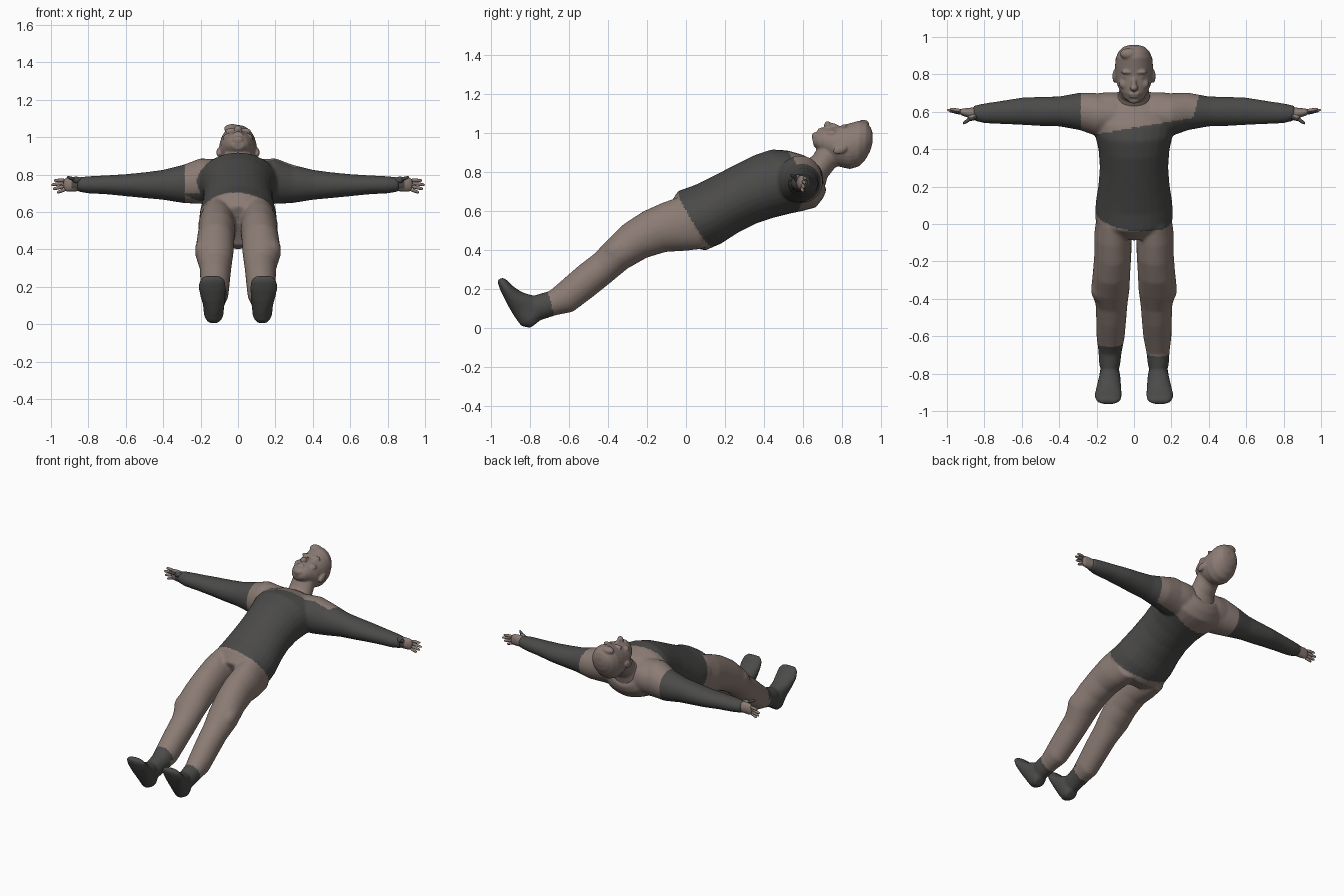
import bpy, bmesh, math
from mathutils import Vector, Matrix

cube = bpy.data.objects.get("Cube")
if cube:
    bpy.data.objects.remove(cube, do_unlink=True)


def make_material(name, rgb):
    mat = bpy.data.materials.new(name)
    mat.use_nodes = True
    mat.diffuse_color = (*rgb, 1)
    mat.node_tree.nodes["Principled BSDF"].inputs["Base Color"].default_value = (*rgb, 1)
    return mat


brown = make_material("dusty brown", (.26, .2, .175))
dark = make_material("charcoal", (.07, .069, .067))


# A ring is a centre and two half axes
def body_ring(front, back, half_width, x=0):
    f, b = Vector((x, *front)), Vector((x, *back))
    return (f + b) / 2, Vector((half_width, 0, 0)), (f - b) / 2


def arm_ring(side, x, y, z, ry, rz):
    return Vector((side * x, y, z)), Vector((0, ry, 0)), Vector((0, 0, rz))


def loft(bm, rings, sides=28):
    loops = []
    for c, u, v in rings:
        angles = [math.tau * i / sides for i in range(sides)]
        loops.append([bm.verts.new(c + u * math.cos(a) + v * math.sin(a)) for a in angles])
    for a, b in zip(loops, loops[1:]):
        for i in range(sides):
            j = (i + 1) % sides
            bm.faces.new((a[i], a[j], b[j], b[i]))
    bm.faces.new(loops[0][::-1])
    bm.faces.new(loops[-1])


def blob(bm, centre, radii, tilt=0):
    matrix = Matrix.Translation(centre) @ Matrix.Rotation(tilt, 4, 'X') @ Matrix.Diagonal((*radii, 1))
    bmesh.ops.create_uvsphere(bm, u_segments=20, v_segments=12, radius=1, matrix=matrix)


def finish(bm, name, rule, voxel=0, smooth=0):
    """Fuse the volumes, smooth them and colour faces by a rule."""
    bmesh.ops.recalc_face_normals(bm, faces=bm.faces)
    mesh = bpy.data.meshes.new(name)
    bm.to_mesh(mesh)
    bm.free()
    obj = bpy.data.objects.new(name, mesh)
    bpy.context.collection.objects.link(obj)
    if voxel:
        remesh = obj.modifiers.new("fuse", 'REMESH')
        remesh.mode = 'VOXEL'
        remesh.voxel_size = voxel
        relax = obj.modifiers.new("relax", 'SMOOTH')
        relax.factor = .5
        relax.iterations = smooth
    else:
        obj.modifiers.new("round", 'SUBSURF').levels = 1
    bpy.context.view_layer.update()
    evaluated = obj.evaluated_get(bpy.context.evaluated_depsgraph_get())
    result = bpy.data.meshes.new_from_object(evaluated)
    obj.modifiers.clear()
    obj.data = result
    result.materials.clear()
    result.materials.append(brown)
    result.materials.append(dark)
    for face in result.polygons:
        face.use_smooth = True
        face.material_index = 1 if rule(face.center) else 0
    return obj


# Torso: front point, back point, half width
torso = [((-.09, .63), (.01, .42), .16), ((-.04, .705), (.1, .4), .208),
         ((.05, .737), (.18, .435), .205), ((.15, .787), (.27, .493), .19),
         ((.25, .838), (.36, .538), .183), ((.35, .888), (.45, .568), .19),
         ((.44, .918), (.53, .588), .21), ((.52, .913), (.6, .603), .225),
         ((.6, .89), (.665, .62), .2), ((.645, .865), (.705, .67), .15),
         ((.665, .86), (.72, .71), .1)]

# Leg: front point, back point, half width, centre x
leg = [((-.02, .68), (.1, .41), .09, .11), ((-.12, .645), (0, .398), .1, .113),
       ((-.22, .6), (-.1, .393), .099, .113), ((-.32, .535), (-.2, .363), .1, .12),
       ((-.4, .457), (-.3, .307), .103, .127), ((-.47, .383), (-.39, .232), .085, .12),
       ((-.55, .322), (-.48, .16), .08, .122), ((-.63, .252), (-.58, .085), .075, .125),
       ((-.7, .192), (-.67, .067), .062, .128), ((-.77, .172), (-.735, .045), .056, .13),
       ((-.81, .14), (-.76, .04), .045, .13)]

# Foot: instep point, sole point, half width, centre x
foot = [((-.755, .035), (-.8, .002), .035, .13), ((-.735, .09), (-.845, .012), .052, .13),
        ((-.77, .165), (-.88, .06), .058, .13), ((-.84, .185), (-.915, .12), .067, .135),
        ((-.885, .215), (-.945, .18), .074, .138), ((-.915, .245), (-.963, .225), .068, .138),
        ((-.938, .262), (-.965, .25), .045, .138)]

# Arm: x, centre y, centre z, half depth, half height
arm = [(.1, .585, .76, .1, .12), (.2, .585, .765, .115, .122), (.29, .602, .75, .1, .103),
       (.4, .602, .745, .08, .08), (.5, .602, .743, .078, .069), (.6, .603, .743, .073, .059),
       (.7, .597, .745, .063, .051), (.8, .592, .745, .053, .046), (.86, .593, .747, .039, .038)]

body = bmesh.new()
loft(body, [body_ring(*r) for r in torso])
for side in (-1, 1):
    for part in (leg, foot):
        loft(body, [body_ring(f, b, w, side * x) for f, b, w, x in part])
    loft(body, [arm_ring(side, *r) for r in arm])
    # Shoulder slope and knee bulge
    blob(body, (side * .13, .63, .765), (.16, .075, .095))
    blob(body, (side * .175, -.35, .4), (.055, .08, .06), .6)


def body_is_dark(c):
    """Slanted collar, waist hem and shoe tops."""
    if c.y < -.4:
        lean = .03 if c.x < 0 and c.z > .15 else 0
        return c.y + .25 * c.z < -.66 + lean + (.03 if c.x < 0 else 0)
    if c.y + .6 * c.z < .385 - .12 * c.x:
        return False
    collar = .515 + .17 * c.x + (.05 if c.z < .7 else 0)
    sleeve = -.285 < c.x < .2 + .25 * (c.y - .1)
    return not (c.y > collar and sleeve)


finish(body, "body", body_is_dark, .009, 6)

# Head and neck: front point, back point, half width
neck = [((.61, .86), (.7, .68), .11), ((.65, .885), (.725, .775), .083),
        ((.69, .95), (.765, .825), .077), ((.75, .98), (.83, .85), .07)]
skull = [((.648, .97), (.655, .935), .03), ((.665, 1.005), (.685, .905), .056),
         ((.7, 1.025), (.72, .875), .075), ((.745, 1.033), (.755, .845), .092),
         ((.79, 1.038), (.79, .828), .098), ((.84, 1.052), (.84, .817), .102),
         ((.89, 1.066), (.885, .83), .098), ((.925, 1.058), (.92, .865), .082),
         ((.948, 1.03), (.945, .91), .058), ((.957, 1), (.956, .95), .028)]

head = bmesh.new()
loft(head, [body_ring(*r) for r in neck])
loft(head, [body_ring(*r) for r in skull])
# Nose, lips, chin and hair tuft
blob(head, (0, .75, 1.034), (.014, .045, .02), -.25)
blob(head, (0, .726, 1.042), (.021, .016, .022))
blob(head, (0, .695, 1.02), (.03, .007, .012))
blob(head, (0, .681, 1.014), (.026, .007, .012))
blob(head, (0, .66, .985), (.03, .016, .02))
blob(head, (-.03, .91, 1.045), (.045, .03, .025))
for side in (-1, 1):
    # Brow, eye, cheek and ear
    blob(head, (side * .037, .812, 1.034), (.034, .011, .014))
    blob(head, (side * .038, .787, 1.02), (.018, .009, .012))
    blob(head, (side * .05, .75, .998), (.03, .03, .022))
    blob(head, (side * .104, .79, .918), (.011, .038, .023), .35)
finish(head, "head", lambda c: False, .006, 3)

# Hands with spread fingers and a forward thumb
fingers = [((.92, .593, .722), (.968, .6, .703)), ((.925, .597, .738), (.99, .605, .722)),
           ((.927, .601, .755), (1, .61, .744)), ((.922, .605, .77), (.985, .615, .768)),
           ((.86, .575, .77), (.915, .535, .787))]


def finger(bm, start, end, side, radius):
    a, b = (Vector((side * p[0], p[1], p[2])) for p in (start, end))
    axis = (b - a).normalized()
    u = axis.cross(Vector((0, 0, 1))).normalized()
    v = axis.cross(u)
    steps = [(0, 1), (.5, 1), (.85, .85), (1, .4)]
    loft(bm, [(a.lerp(b, t), u * radius * s, v * radius * s) for t, s in steps], 8)


for side, label in ((1, "left"), (-1, "right")):
    hand = bmesh.new()
    palm = [(.83, .593, .747, .036, .036), (.87, .592, .748, .03, .039),
            (.91, .597, .747, .022, .04), (.935, .6, .746, .014, .034)]
    loft(hand, [arm_ring(side, *r) for r in palm], 16)
    for start, end in fingers:
        finger(hand, start, end, side, .0105)
    finger(hand, (.83, .59, .76), (.885, .56, .777), side, .022)
    finish(hand, label + "_hand", lambda c: abs(c.x) < .855 or c.y < .572)
